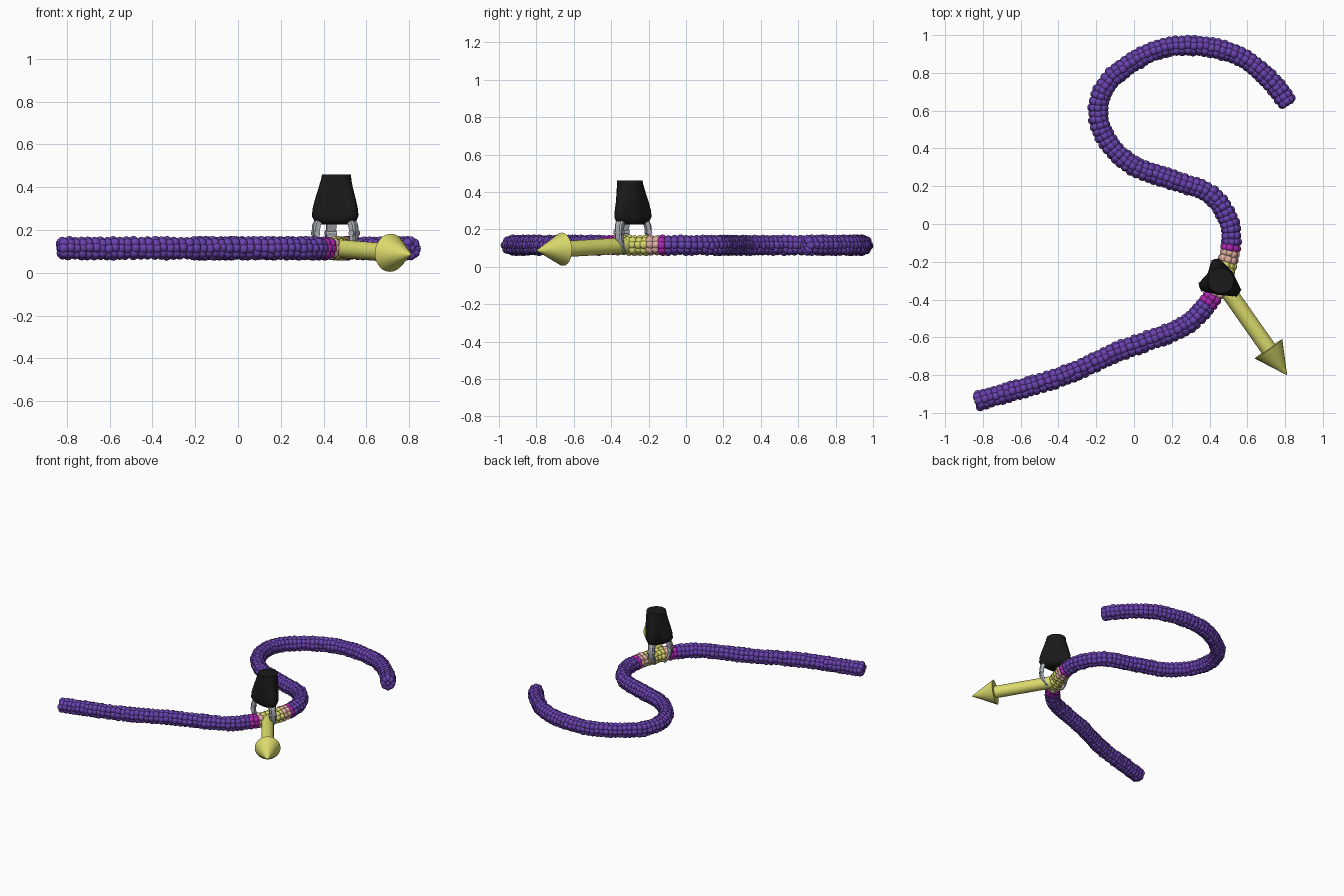
import bpy, bmesh, math, random
from mathutils import Vector

if "Cube" in bpy.data.objects:
    bpy.data.objects.remove(bpy.data.objects["Cube"])

random.seed(4)


def material(name, rgb):
    m = bpy.data.materials.new(name)
    m.diffuse_color = (*rgb, 1)
    m.use_nodes = True
    m.node_tree.nodes["Principled BSDF"].inputs["Base Color"].default_value = m.diffuse_color
    return m


def add_object(name, verts, faces, mat=None):
    me = bpy.data.meshes.new(name)
    me.from_pydata(verts, [], faces)
    bm = bmesh.new()
    bm.from_mesh(me)
    bmesh.ops.recalc_face_normals(bm, faces=bm.faces)
    bm.to_mesh(me)
    bm.free()
    ob = bpy.data.objects.new(name, me)
    bpy.context.collection.objects.link(ob)
    if mat:
        me.materials.append(mat)
    return ob


def smooth(ob, angle=40):
    bpy.ops.object.select_all(action='DESELECT')
    ob.select_set(True)
    bpy.context.view_layer.objects.active = ob
    bpy.ops.object.shade_smooth_by_angle(angle=math.radians(angle))


def loft(name, rings, mat=None):
    """Skin equal-sized closed rings and cap both ends."""
    n = len(rings[0])
    verts = [v for r in rings for v in r]
    faces = [(i * n + j, i * n + (j + 1) % n, (i + 1) * n + (j + 1) % n, (i + 1) * n + j)
             for i in range(len(rings) - 1) for j in range(n)]
    faces += [tuple(range(n)), tuple(range(len(verts) - n, len(verts)))]
    return add_object(name, verts, faces, mat)


purple = material("purple", (0.14, 0.055, 0.42))
magenta = material("magenta", (0.42, 0.02, 0.45))
peach = material("peach", (0.72, 0.42, 0.35))
yellow = material("yellow", (0.70, 0.70, 0.15))
black = material("black", (0.01, 0.01, 0.01))
steel = material("steel", (0.42, 0.44, 0.48))

# Rope centre line, evenly resampled from a smooth spline
path = [(-.82, -.935), (-.39, -.81), (-.07, -.67), (.24, -.555), (.376, -.44), (.465, -.29),
        (.513, -.106), (.497, .026), (.40, .16), (.19, .238), (-.02, .317), (-.153, .46),
        (-.19, .61), (-.138, .75), (.005, .865), (.148, .93), (.28, .945), (.43, .93),
        (.587, .873), (.73, .751), (.822, .63)]
P = [Vector((x, y, .115)) for x, y in path]
P = [2 * P[0] - P[1]] + P + [2 * P[-1] - P[-2]]
dense = []
for a, b, c, d in zip(P, P[1:], P[2:], P[3:]):
    for k in range(60):
        t = k / 60
        dense.append(.5 * (2 * b + (c - a) * t + (2 * a - 5 * b + 4 * c - d) * t * t
                           + (3 * b - a - 3 * c + d) * t ** 3))
centres = [dense[0]]
for p in dense:
    if (p - centres[-1]).length >= .03:
        centres.append(p)

# Rope made of small packed beads, coloured by distance from the grip
bm = bmesh.new()
bmesh.ops.create_icosphere(bm, subdivisions=2, radius=.0245)
bead_v = [v.co.copy() for v in bm.verts]
bead_f = [[v.index for v in f.verts] for f in bm.faces]
bm.free()
grip = Vector((.48, -.27, .115))
sections = {"rope": ([], [], purple), "rope_near_grip": ([], [], magenta),
            "rope_beside_grip": ([], [], peach), "rope_in_grip": ([], [], yellow)}
for i, c in enumerate(centres):
    tangent = (centres[min(i + 1, len(centres) - 1)] - centres[max(i - 1, 0)]).normalized()
    side = tangent.cross(Vector((0, 0, 1)))
    dist = (c - grip).length
    key = ("rope_in_grip" if dist < .08 else "rope_beside_grip" if dist < .12
           else "rope_near_grip" if dist < .17 else "rope")
    V, F, _ = sections[key]
    spots = [Vector()] + [side * .031 * math.cos(j * math.tau / 8) +
                          Vector((0, 0, .031 * math.sin(j * math.tau / 8))) for j in range(8)]
    for s in spots:
        o = c + s + Vector([random.uniform(-.003, .003) for _ in range(3)])
        base = len(V)
        V += [o + v for v in bead_v]
        F += [[base + k for k in f] for f in bead_f]
for name, (V, F, mat) in sections.items():
    smooth(add_object(name, V, F, mat), 60)

# Direction arrow
start, tip = Vector((.455, -.295, .115)), Vector((.81, -.80, .086))
axis = (tip - start).normalized()
length = (tip - start).length
u = axis.cross(Vector((0, 0, 1))).normalized()
w = u.cross(axis)


def disc(along, r, n=24):
    return [start + axis * along + (u * math.cos(k * math.tau / n) + w * math.sin(k * math.tau / n)) * r
            for k in range(n)]


smooth(loft("pull_arrow", [disc(0, .043), disc(length - .17, .043), disc(length - .17, .089),
                           disc(length, .001)], yellow))

# Gripper palm: round wrist on top flowing into three finger lobes
hub = Vector((.46, -.30, 0))
finger_angles = [105, 197, 325]


def palm_ring(z, core, lobe, n=72):
    ring = []
    for k in range(n):
        deg = k * 360 / n
        bump = sum(math.exp(-(((deg - f + 180) % 360 - 180) / 27) ** 2) for f in finger_angles)
        r = core + lobe * min(bump, 1.0)
        ring.append(hub + Vector((r * math.cos(math.radians(deg)), r * math.sin(math.radians(deg)), z)))
    return ring


palm = [(.46, .068, 0), (.44, .069, .003), (.40, .071, .014), (.35, .074, .028),
        (.30, .076, .040), (.265, .076, .043), (.245, .072, .036), (.225, .055, .022)]
smooth(loft("gripper_palm", [palm_ring(*p) for p in palm], black), 50)

# Three jointed fingers curling in around the rope
profile = [(.085, .25, .020), (.098, .225, .020), (.104, .19, .017), (.102, .15, .015),
           (.086, .11, .013), (.066, .078, .006)]
for i, deg in enumerate(finger_angles):
    a = math.radians(deg)
    out = Vector((math.cos(a), math.sin(a), 0))
    across = Vector((-out.y, out.x, 0))
    rings = []
    for r, z, h in profile:
        mid = hub + out * r + Vector((0, 0, z))
        hw = .015 + h * .4
        rings.append([mid + across * sx * hw + out * sr * h * .8
                      for sx, sr in ((-1, -1), (1, -1), (1, .5), (.6, 1), (-.6, 1), (-1, .5))])
    loft(f"gripper_finger_{i + 1}", rings, steel)
    # knuckle pin
    k = hub + out * .102 + Vector((0, 0, .185))
    ring = lambda s: [k + across * s + out * .015 * math.cos(j * math.tau / 12) +
                      Vector((0, 0, .015 * math.sin(j * math.tau / 12))) for j in range(12)]
    smooth(loft(f"finger_knuckle_{i + 1}", [ring(-.026), ring(.026)], steel))
